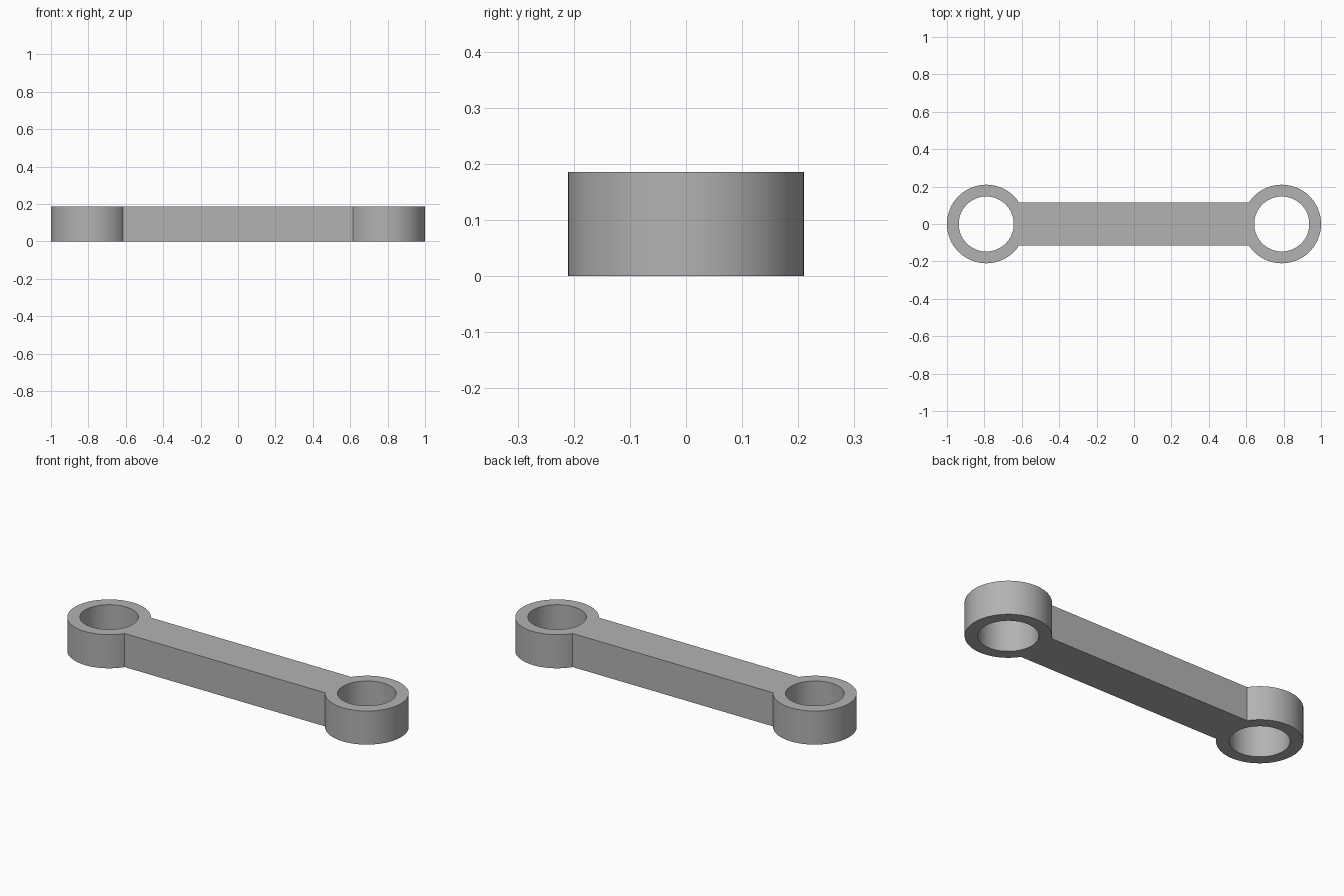
import bpy
import bmesh
from math import asin, cos, sin, pi, radians

cube = bpy.data.objects.get("Cube")
if cube:
    bpy.data.objects.remove(cube)

HEIGHT = 0.186
EYE_X = 0.79        # centre of each end ring
OUTER_R = 0.21
HOLE_R = 0.147
BAR_HALF = 0.115    # half the width of the bar
SEGMENTS = 96


def arc(cx, radius, start, end, steps):
    """Points along an arc, both ends included."""
    angles = [start + (end - start) * i / steps for i in range(steps + 1)]
    return [(cx + radius * cos(a), radius * sin(a)) for a in angles]


def add_loop(bm, points):
    verts = [bm.verts.new((x, y, 0)) for x, y in points]
    return [bm.edges.new((v, verts[i - 1])) for i, v in enumerate(verts)]


# Outline: two ring arcs joined by the straight sides of the bar
neck = asin(BAR_HALF / OUTER_R)
outline = arc(EYE_X, OUTER_R, neck - pi, pi - neck, SEGMENTS)
outline += arc(-EYE_X, OUTER_R, neck, 2 * pi - neck, SEGMENTS)

bm = bmesh.new()
edges = add_loop(bm, outline)
for side in (-1, 1):
    edges += add_loop(bm, arc(side * EYE_X, HOLE_R, 0, 2 * pi, SEGMENTS)[:-1])

# Fill around the holes and raise to full thickness
bmesh.ops.triangle_fill(bm, edges=edges, use_beauty=True, use_dissolve=False)
raised = bmesh.ops.extrude_face_region(bm, geom=bm.faces[:], use_keep_orig=True)
top = [g for g in raised["geom"] if isinstance(g, bmesh.types.BMVert)]
bmesh.ops.translate(bm, verts=top, vec=(0, 0, HEIGHT))
bmesh.ops.recalc_face_normals(bm, faces=bm.faces[:])

mesh = bpy.data.meshes.new("link_arm")
bm.to_mesh(mesh)
bm.free()
link = bpy.data.objects.new("link_arm", mesh)
bpy.context.collection.objects.link(link)

# Plain grey metal
grey = bpy.data.materials.new("grey_metal")
grey.use_nodes = True
colour = (0.45, 0.45, 0.45, 1)
grey.diffuse_color = colour
grey.node_tree.nodes["Principled BSDF"].inputs["Base Color"].default_value = colour
mesh.materials.append(grey)

# Round walls smooth, rims and neck corners sharp
bpy.ops.object.select_all(action="DESELECT")
link.select_set(True)
bpy.context.view_layer.objects.active = link
bpy.ops.object.shade_smooth_by_angle(angle=radians(30))
